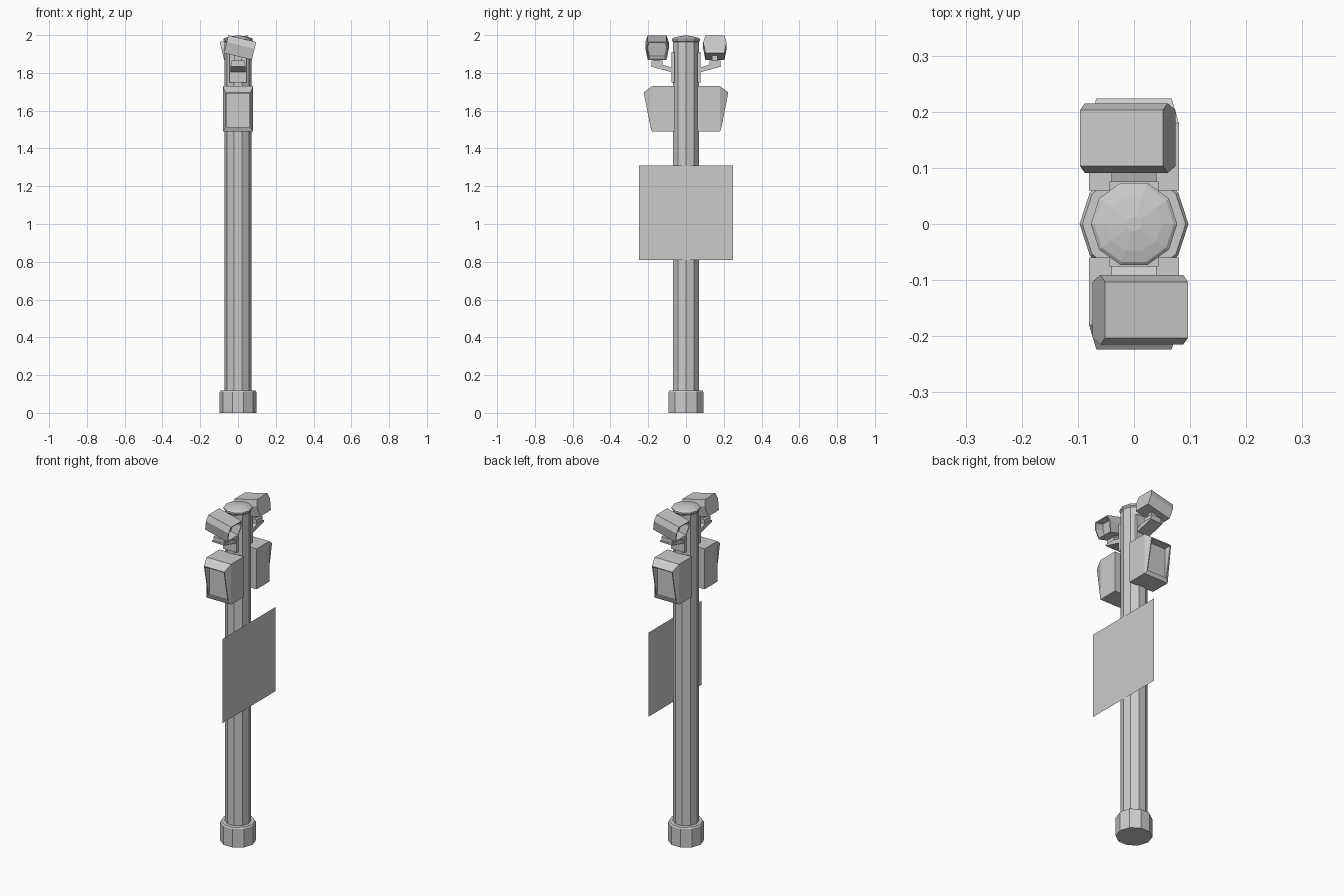
import bpy, bmesh, math
from mathutils import Matrix, Vector

if "Cube" in bpy.data.objects:
    bpy.data.objects.remove(bpy.data.objects["Cube"], do_unlink=True)

GREY = (0.6, 0.6, 0.6, 1)
mat = bpy.data.materials.new("plain grey")
mat.use_nodes = True
mat.diffuse_color = GREY
mat.node_tree.nodes["Principled BSDF"].inputs["Base Color"].default_value = GREY


def finish(name, bm, matrix=None):
    """Turn a bmesh into a flat shaded object."""
    if matrix:
        bm.transform(matrix)
    bmesh.ops.recalc_face_normals(bm, faces=bm.faces)
    me = bpy.data.meshes.new(name)
    bm.to_mesh(me)
    bm.free()
    me.materials.append(mat)
    ob = bpy.data.objects.new(name, me)
    bpy.context.collection.objects.link(ob)
    return ob


def loft(name, rings, matrix=None):
    """Bridge rings of equal point count and cap both ends."""
    bm = bmesh.new()
    loops = [[bm.verts.new(p) for p in ring] for ring in rings]
    n = len(loops[0])
    for a, b in zip(loops, loops[1:]):
        for i in range(n):
            j = (i + 1) % n
            bm.faces.new((a[i], a[j], b[j], b[i]))
    bm.faces.new(loops[0][::-1])
    bm.faces.new(loops[-1])
    return finish(name, bm, matrix)


def lathe(name, profile, sides=10):
    turn = [2 * math.pi * i / sides for i in range(sides)]
    return loft(name, [[(r * math.cos(t), r * math.sin(t), z) for t in turn]
                       for r, z in profile])


def box(name, x, y, z, matrix=None):
    rect = [(x[0], y[0]), (x[1], y[0]), (x[1], y[1]), (x[0], y[1])]
    return loft(name, [[(a, b, h) for a, b in rect] for h in z], matrix)


def frame(hw, bottom, top):
    """Upright rectangle; bottom and top are (y, z)."""
    return [(-hw, *bottom), (hw, *bottom), (hw, *top), (-hw, *top)]


# Post, foot and domed cap
lathe("post", [(0.071, 0), (0.071, 1.97)])
lathe("foot", [(0.097, 0), (0.097, 0.11), (0.092, 0.118)])
lathe("cap", [(0.07, 1.962), (0.077, 1.97), (0.077, 1.98), (0.071, 1.985),
              (0.05, 1.991), (0.013, 1.997)])

# Thin sign sheet on the left side of the post
bm = bmesh.new()
sign = [(-0.25, 0.81), (0.25, 0.81), (0.25, 1.31), (-0.25, 1.31)]
bm.faces.new([bm.verts.new((0.072, y, z)) for y, z in sign])
finish("sign_sheet", bm)

for side, angle in (("front", 0), ("back", math.pi)):
    spin = Matrix.Rotation(angle, 4, "Z")

    # Signal box with a hooded window that leans outward at the top
    loft(side + "_signal_box", [
        frame(0.08, (-0.06, 1.49), (-0.06, 1.73)),
        frame(0.08, (-0.18, 1.49), (-0.18, 1.73)),
        frame(0.067, (-0.187, 1.508), (-0.224, 1.697)),
        frame(0.062, (-0.188, 1.513), (-0.223, 1.692)),
        frame(0.062, (-0.178, 1.513), (-0.178, 1.692)),
    ], spin)

    # Bracket: wall plate, tapered arm and pad
    box(side + "_wall_plate", (-0.044, 0.044), (-0.076, -0.06), (1.75, 1.91), spin)
    arm = [(-0.07, 1.802), (-0.185, 1.833), (-0.185, 1.842), (-0.12, 1.842), (-0.07, 1.826)]
    loft(side + "_arm", [[(x, y, z) for y, z in arm] for x in (-0.04, 0.04)], spin)
    box(side + "_pad", (-0.034, 0.034), (-0.182, -0.124), (1.838, 1.866), spin)
    box(side + "_neck", (-0.02, 0.02), (-0.168, -0.138), (1.86, 1.9), spin)

    # Six-sided lamp head, tilted down, hollow at the front end
    def hexagon(x, s):
        pts = [(-0.05, 0.0485), (0.05, 0.0485), (0.062, 0.012),
               (0.05, -0.0485), (-0.05, -0.0485), (-0.062, 0.012)]
        return [(x, y * s, z * s) for y, z in pts]

    place = (spin @ Matrix.Translation(Vector((0.011, -0.153, 1.934)))
             @ Matrix.Rotation(math.radians(13.5), 4, "Y"))
    loft(side + "_lamp_head", [hexagon(-0.076, 1), hexagon(0.076, 1),
                               hexagon(0.076, 0.9), hexagon(0.03, 0.82)], place)
